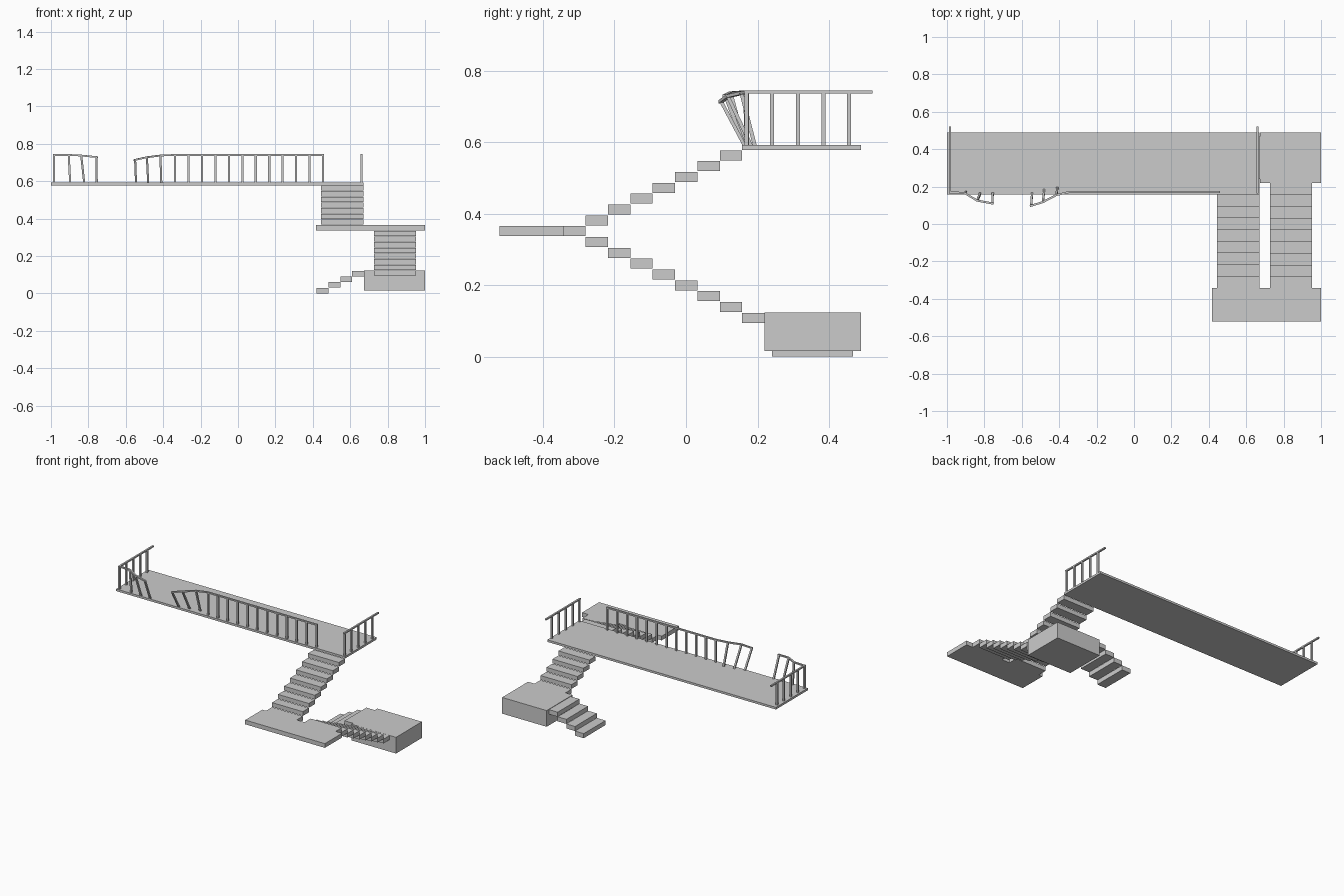
import bpy, bmesh
from mathutils import Vector

if "Cube" in bpy.data.objects:
    bpy.data.objects.remove(bpy.data.objects["Cube"])


def mesh_object(name, bm):
    bmesh.ops.recalc_face_normals(bm, faces=bm.faces)
    me = bpy.data.meshes.new(name)
    bm.to_mesh(me)
    bm.free()
    ob = bpy.data.objects.new(name, me)
    bpy.context.collection.objects.link(ob)


def add_box(bm, x0, x1, y0, y1, z0, z1):
    vs = bmesh.ops.create_cube(bm, size=1)["verts"]
    for v in vs:
        v.co = ((x0 + x1) / 2 + v.co.x * (x1 - x0),
                (y0 + y1) / 2 + v.co.y * (y1 - y0),
                (z0 + z1) / 2 + v.co.z * (z1 - z0))


def box(name, *dims):
    bm = bmesh.new()
    add_box(bm, *dims)
    mesh_object(name, bm)


def add_sweep(bm, pts, w, h, side_axis=None):
    """Rectangular bar through points; level rails by default, posts with side_axis."""
    rings = []
    pts = [Vector(p) for p in pts]
    for i, p in enumerate(pts):
        d = (pts[min(i + 1, len(pts) - 1)] - pts[max(i - 1, 0)]).normalized()
        side = Vector(side_axis) if side_axis else d.cross(Vector((0, 0, 1))).normalized()
        up = Vector((0, 1, 0)) if side_axis else Vector((0, 0, 1))
        rings.append([bm.verts.new(p + side * a * w / 2 + up * b * h / 2)
                      for a, b in ((-1, -1), (1, -1), (1, 1), (-1, 1))])
    for a, b in zip(rings, rings[1:]):
        for k in range(4):
            bm.faces.new((a[k], a[(k + 1) % 4], b[(k + 1) % 4], b[k]))
    bm.faces.new(rings[0][::-1])
    bm.faces.new(rings[-1])


def railing(name, rail, posts):
    bm = bmesh.new()
    add_sweep(bm, rail, 0.011, 0.009)
    for base, top in posts:
        add_sweep(bm, (base, top), 0.011, 0.011, (1, 0, 0))
    mesh_object(name, bm)


# Slabs: gallery, half landing and base block
box("gallery_floor", -1.0, 0.67, 0.157, 0.49, 0.578, 0.592)
box("half_landing", 0.418, 1.0, -0.522, -0.343, 0.337, 0.365)
box("base_block", 0.675, 1.0, 0.22, 0.49, 0.016, 0.123)

# Stair flights
RUN, RISE = 0.0625, 0.0303
upper, lower, entry = bmesh.new(), bmesh.new(), bmesh.new()
for i in range(8):
    y, z = -0.343 + RUN * i, 0.337 + RISE * i
    add_box(upper, 0.445, 0.67, y, y + RUN, z, z + 0.028)
for i in range(9):
    y, z = -0.343 + RUN * i, 0.337 - RISE * i
    add_box(lower, 0.727, 0.953, y, y + RUN, z, z + 0.028)
for i in range(4):
    x, z = 0.42 + 0.0635 * i, RISE * i
    add_box(entry, x, x + 0.0635, 0.24, 0.467, z, z + 0.03)
mesh_object("upper_flight", upper)
mesh_object("lower_flight", lower)
mesh_object("entry_steps", entry)

# End railings
ZF, ZR = 0.588, 0.74
for name, x in (("left_railing", -0.984), ("right_railing", 0.66)):
    ys = [0.169 + 0.0718 * i for i in range(5)]
    railing(name, [(x, 0.162, ZR), (x, 0.522, ZR)],
            [((x, y, ZF), (x, y, ZR)) for y in ys])

# Front railing, bent outward at its broken end
xs = [0.455 - 0.072 * i for i in range(12)]
bent = [((-0.41, 0.193, ZF), (-0.415, 0.155, 0.737)),
        ((-0.48, 0.183, ZF), (-0.487, 0.117, 0.728)),
        ((-0.545, 0.165, ZF), (-0.55, 0.098, 0.714))]
railing("front_railing",
        [(0.461, 0.17, ZR), (-0.34, 0.172, ZR)] + [t for _, t in bent]
        + [(-0.556, 0.096, 0.712)],
        [((x, 0.17, ZF), (x, 0.17, ZR)) for x in xs] + bent)

# Short broken front railing on the left
stub = [((-0.984, 0.17, ZF), (-0.984, 0.17, ZR)),
        ((-0.897, 0.17, ZF), (-0.905, 0.165, ZR)),
        ((-0.822, 0.165, ZF), (-0.838, 0.125, 0.737)),
        ((-0.755, 0.165, ZF), (-0.757, 0.11, 0.729))]
railing("front_railing_stub", [t for _, t in stub] + [(-0.75, 0.108, 0.728)], stub)
